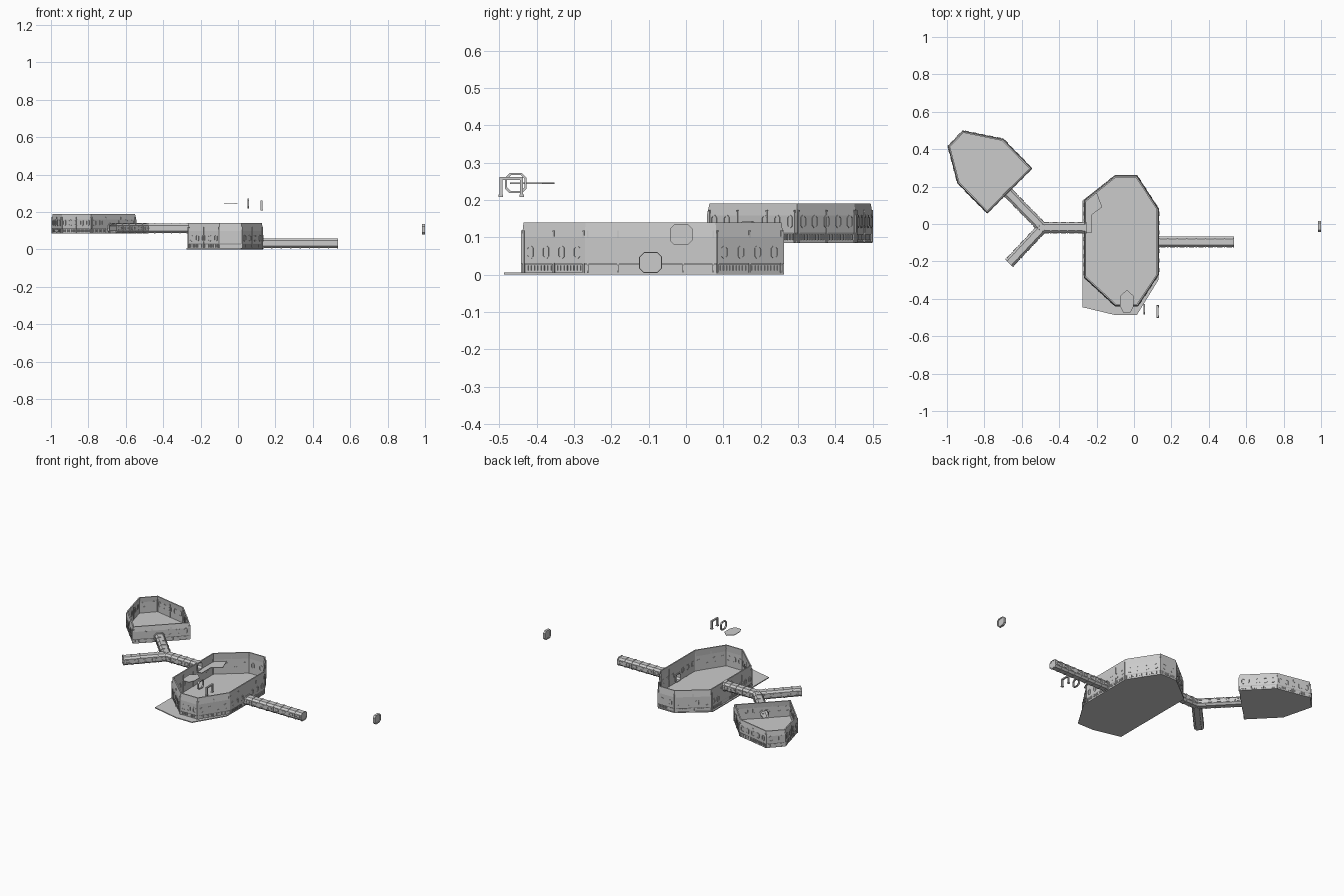
import bpy, bmesh, math
from mathutils import Vector, Matrix

if "Cube" in bpy.data.objects:
    bpy.data.objects.remove(bpy.data.objects["Cube"])


def make(name, bm):
    bmesh.ops.recalc_face_normals(bm, faces=bm.faces)
    me = bpy.data.meshes.new(name)
    bm.to_mesh(me)
    bm.free()
    ob = bpy.data.objects.new(name, me)
    bpy.context.collection.objects.link(ob)
    return ob


def octagon(w, h, c):
    a, b = w / 2, h / 2
    return [(-a + c, -b), (a - c, -b), (a, -b + c), (a, b - c),
            (a - c, b), (-a + c, b), (-a, b - c), (-a, -b + c)]


def frame(origin, normal):
    # local x runs sideways, y up, z along the normal
    n = Vector((normal[0], normal[1], 0)).normalized()
    u = Vector((-n.y, n.x, 0))
    m = Matrix((u, Vector((0, 0, 1)), n)).transposed().to_4x4()
    m.translation = origin
    return m


def plate(bm, m, pts, d0, d1):
    lo = [bm.verts.new(m @ Vector((p[0], p[1], d0))) for p in pts]
    hi = [bm.verts.new(m @ Vector((p[0], p[1], d1))) for p in pts]
    bm.faces.new(lo)
    bm.faces.new(hi)
    for i in range(len(pts)):
        j = (i + 1) % len(pts)
        bm.faces.new((lo[i], lo[j], hi[j], hi[i]))


def ring(bm, m, outer, inner, d0, d1):
    loops = [[bm.verts.new(m @ Vector((p[0], p[1], d))) for p in pts]
             for pts, d in ((outer, d0), (outer, d1), (inner, d1), (inner, d0))]
    for k in range(4):
        a, b = loops[k], loops[(k + 1) % 4]
        for i in range(len(outer)):
            j = (i + 1) % len(outer)
            bm.faces.new((a[i], a[j], b[j], b[i]))


def offset(poly, d):
    out = []
    for i, p in enumerate(poly):
        a, p, b = Vector(poly[i - 1]), Vector(p), Vector(poly[(i + 1) % len(poly)])
        e, f = (p - a).normalized(), (b - p).normalized()
        n, k = Vector((e.y, -e.x)), Vector((f.y, -f.x))
        out.append(p + (n + k) * d / (1 + n.dot(k)))
    return out


def rect(w, h):
    return [(-w / 2, -h / 2), (w / 2, -h / 2), (w / 2, h / 2), (-w / 2, h / 2)]


def slab(name, poly, z0, z1):
    bm = bmesh.new()
    plate(bm, Matrix(), poly, z0, z1)
    return make(name, bm)


def hall(name, poly, z0, z1, win_z, doors):
    # wall shell: one cross-section swept round the plan
    h = z1 - z0
    section = [(0, z0), (0, z0 + .022), (.003, z0 + .027), (.003, z0 + .7 * h),
               (-.002, z1), (-.009, z1), (-.006, z0 + .7 * h), (-.006, z0)]
    bm = bmesh.new()
    loops = [[bm.verts.new((p.x, p.y, z)) for p in offset(poly, d)] for d, z in section]
    n = len(poly)
    for k in range(len(section)):
        a, b = loops[k], loops[(k + 1) % len(section)]
        for i in range(n):
            j = (i + 1) % n
            bm.faces.new((a[i], a[j], b[j], b[i]))
    walls = make(name + "_walls", bm)
    # doorway cutters
    for pos, nrm in doors:
        bm = bmesh.new()
        plate(bm, frame(pos, nrm), octagon(.044, .042, .01), -.03, .03)
        cut = make(name + "_doorway_cutter", bm)
        cut.hide_render = True
        cut.hide_set(True)
        mod = walls.modifiers.new("doorway", "BOOLEAN")
        mod.object = cut
        mod.solver = 'EXACT'
    # window frames, panel seams and skirting slats
    wins, seams, slats = bmesh.new(), bmesh.new(), bmesh.new()
    for i in range(n):
        a, b = Vector(poly[i]), Vector(poly[(i + 1) % n])
        d = (b - a).normalized()
        nrm = (d.y, -d.x)
        length = (b - a).length

        def near_door(p, gap):
            return any((Vector(q[:2]) - p).length < gap for q, _ in doors)

        count = max(2, round(length / .048))
        for k in range(count):
            p = a.lerp(b, (k + .5) / count)
            if near_door(p, .042):
                continue
            m = frame((p.x, p.y, win_z), nrm)
            ring(wins, m, octagon(.022, .034, .006), octagon(.015, .026, .004), -.008, .005)
        mods = max(1, round(length / .1))
        for k in range(mods + 1):
            p = a.lerp(b, min(max(k / mods, .02), .98))
            if near_door(p, .035):
                continue
            plate(seams, frame((p.x, p.y, z0 + .42 * h), nrm), rect(.005, .84 * h), -.008, .0045)
        count = int(length / .01)
        for k in range(count):
            p = a.lerp(b, (k + .5) / count)
            if not near_door(p, .035):
                plate(slats, frame((p.x, p.y, z0 + .014), nrm), rect(.004, .014), -.001, .003)
    make(name + "_window_frames", wins)
    make(name + "_panel_seams", seams)
    make(name + "_skirting_slats", slats)
    # frames round the doorways
    bm = bmesh.new()
    for pos, nrm in doors:
        ring(bm, frame(pos, nrm), octagon(.062, .056, .013), octagon(.044, .042, .01), -.01, .01)
    make(name + "_door_frames", bm)


def corridor(name, start, end):
    s, e = Vector(start), Vector(end)
    d = e - s
    length = d.length
    bm = bmesh.new()
    m = frame(s, d)
    ring(bm, m, octagon(.054, .05, .011), octagon(.049, .045, .01), 0, length)
    make(name + "_tube", bm)
    ribs, panels = bmesh.new(), bmesh.new()
    count = max(2, round(length / .05))
    for k in range(count + 1):
        t = min(max(length * k / count, .004), length - .004)
        ring(ribs, m, octagon(.059, .054, .012), octagon(.047, .043, .01), t - .003, t + .003)
    u = Vector((-d.y, d.x, 0)).normalized()
    for k in range(count):
        p = s + d * ((k + .5) / count)
        for side in (1, -1):
            ring(panels, frame(p + u * side * .027, u * side),
                 octagon(.028, .02, .005), octagon(.021, .013, .003), -.001, .0025)
    make(name + "_ribs", ribs)
    make(name + "_side_panels", panels)


# main hall
main = [(-.265, .125), (-.265, -.285), (-.10, -.437), (.02, -.437),
        (.13, -.27), (.13, .08), (.015, .258), (-.10, .258)]
main_doors = [((.13, -.095, .032), (1, 0)), ((-.265, -.02, .112), (-1, 0))]
hall("main_hall", main, .004, .14, .06, main_doors)
slab("main_floor", [(-.275, .125), (-.275, -.445), (-.10, -.487), (.015, -.487),
                    (.13, -.30), (.133, .08), (.015, .262), (-.10, .262)], 0, .006)
slab("balcony", [(-.262, -.045), (-.225, -.045), (-.225, .05), (-.17, .09),
                 (-.20, .17), (-.262, .12)], .082, .086)

# side hall
side = [(-.993, .415), (-.942, .22), (-.785, .06), (-.548, .297), (-.70, .453), (-.915, .497)]
s = math.sqrt(.5)
hall("side_hall", side, .086, .19, .142, [((-.675, .17, .114), (s, -s))])
slab("side_floor", offset(side, .001), .084, .09)

# corridors
corridor("right_corridor", (.13, -.095, .032), (.535, -.095, .032))
corridor("left_corridor", (-.265, -.02, .113), (-.49, -.02, .113))
corridor("upper_branch", (-.49, -.02, .113), (-.675, .17, .113))
corridor("lower_branch", (-.49, -.02, .113), (-.668, -.21, .113))

# closed door at the far end of the right corridor
bm = bmesh.new()
plate(bm, frame((.53, -.095, .032), (1, 0)), octagon(.056, .052, .012), -.003, .003)
make("end_door", bm)

# loose door, with raised rim
bm = bmesh.new()
m = frame((.9915, -.013, .107), (1, 0))
plate(bm, m, octagon(.054, .052, .011), -.004, .004)
ring(bm, m, octagon(.06, .056, .012), octagon(.048, .044, .01), -.0075, .0075)
make("loose_door", bm)

# loose octagonal frame
bm = bmesh.new()
ring(bm, frame((.055, -.456, .245), (1, 0)), octagon(.057, .054, .012),
     octagon(.046, .043, .01), -.005, .005)
make("loose_ring_frame", bm)

# loose arch frame, open at the bottom
bm = bmesh.new()
m = frame((.126, -.468, .236), (1, 0))
plate(bm, m, [(-.032, -.026), (-.024, -.026), (-.024, .018), (.024, .018), (.024, -.026),
              (.032, -.026), (.032, .026), (-.032, .026)], -.005, .005)
for x in (-.028, .028):
    plate(bm, m, [(x - .006, -.028), (x + .006, -.028), (x + .006, -.022), (x - .006, -.022)],
          -.007, .007)
make("loose_arch_frame", bm)

# loose junction floor plate
slab("loose_floor_plate", [(-.058, -.472), (-.018, -.472), (-.002, -.44), (-.002, -.385),
                           (-.038, -.352), (-.074, -.385), (-.074, -.44)], .243, .246)
